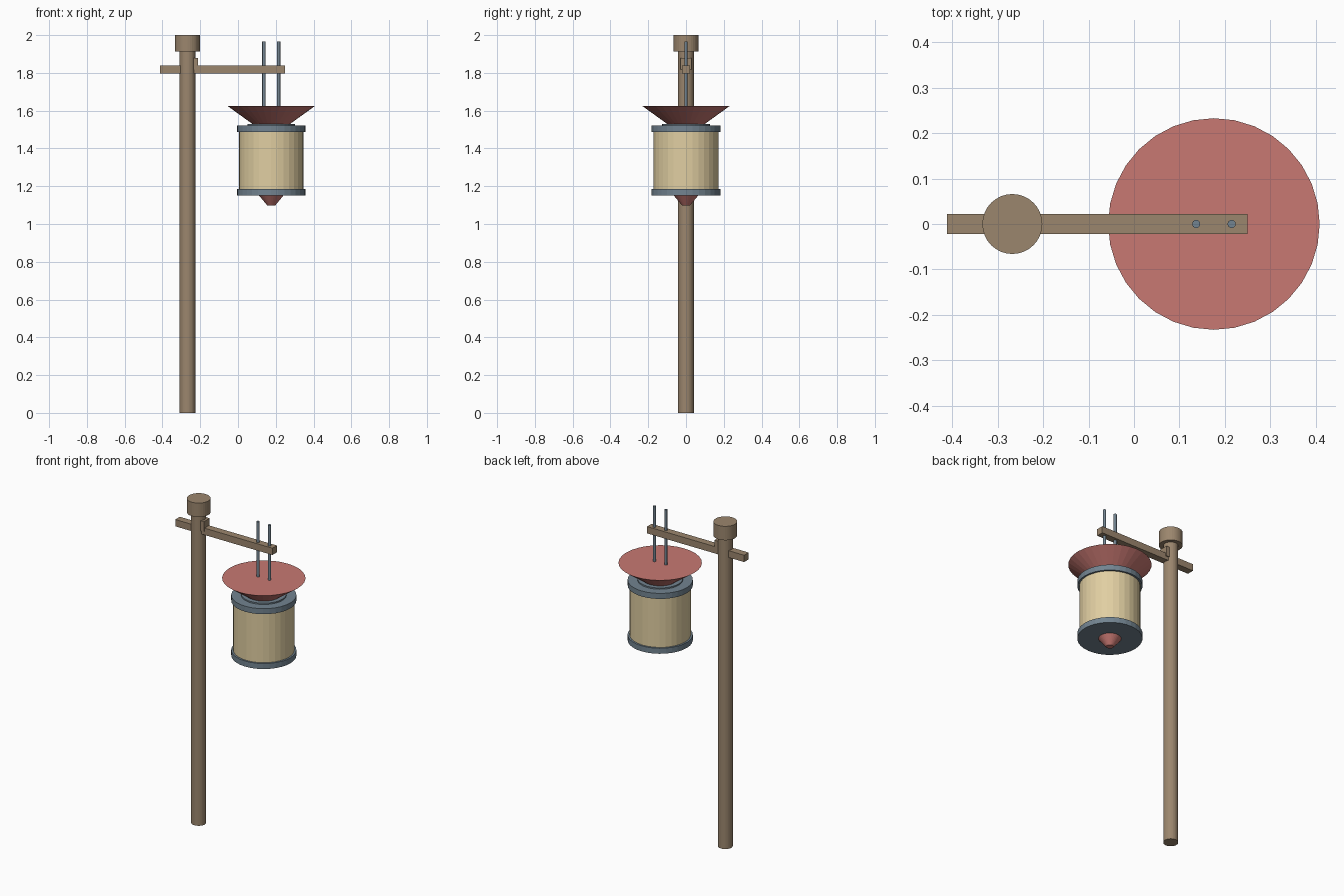
import bpy

if "Cube" in bpy.data.objects:
    bpy.data.objects.remove(bpy.data.objects["Cube"])


def material(name, rgb):
    m = bpy.data.materials.new(name)
    m.diffuse_color = (*rgb, 1)
    m.use_nodes = True
    m.node_tree.nodes["Principled BSDF"].inputs["Base Color"].default_value = m.diffuse_color
    return m


WOOD = material("wood", (0.33, 0.24, 0.155))
METAL = material("metal", (0.17, 0.23, 0.28))
RED = material("red_paint", (0.58, 0.19, 0.17))
PAPER = material("paper", (0.75, 0.62, 0.36))

POST_X, LAMP_X = -0.268, 0.176


def cone(name, x, z0, z1, r0, r1, mat, sides=32):
    """Vertical closed cylinder or truncated cone from z0 to z1."""
    bpy.ops.mesh.primitive_cone_add(vertices=sides, radius1=r0, radius2=r1,
                                    depth=z1 - z0, location=(x, 0, (z0 + z1) / 2))
    ob = bpy.context.object
    ob.name = name
    ob.data.materials.append(mat)


def box(name, x0, x1, half_y, z0, z1, mat):
    bpy.ops.mesh.primitive_cube_add(size=1, location=((x0 + x1) / 2, 0, (z0 + z1) / 2))
    ob = bpy.context.object
    ob.name = name
    ob.scale = (x1 - x0, 2 * half_y, z1 - z0)
    bpy.ops.object.transform_apply(location=False, rotation=False, scale=True)
    ob.data.materials.append(mat)


# Post with cap, cross arm and bracket block
cone("post", POST_X, 0, 1.93, 0.042, 0.042, WOOD)
cone("post_cap", POST_X, 1.914, 2.0, 0.066, 0.066, WOOD)
box("cross_arm", -0.412, 0.25, 0.022, 1.796, 1.838, WOOD)
box("bracket", -0.242, -0.213, 0.028, 1.818, 1.88, WOOD)

# Hanging rods
for side, x in (("left", 0.137), ("right", 0.215)):
    cone("hanging_rod_" + side, x, 1.60, 1.965, 0.009, 0.009, METAL, 16)

# Lantern: flared lid, collar, rims, paper body, bottom finial
cone("lid", LAMP_X, 1.525, 1.626, 0.093, 0.233, RED)
cone("lid_collar", LAMP_X, 1.515, 1.53, 0.127, 0.127, METAL)
cone("top_rim", LAMP_X, 1.488, 1.522, 0.182, 0.182, METAL)
cone("lantern_body", LAMP_X, 1.17, 1.50, 0.171, 0.171, PAPER)
cone("bottom_rim", LAMP_X, 1.15, 1.184, 0.182, 0.182, METAL)
cone("bottom_finial", LAMP_X, 1.098, 1.155, 0.021, 0.068, RED)
